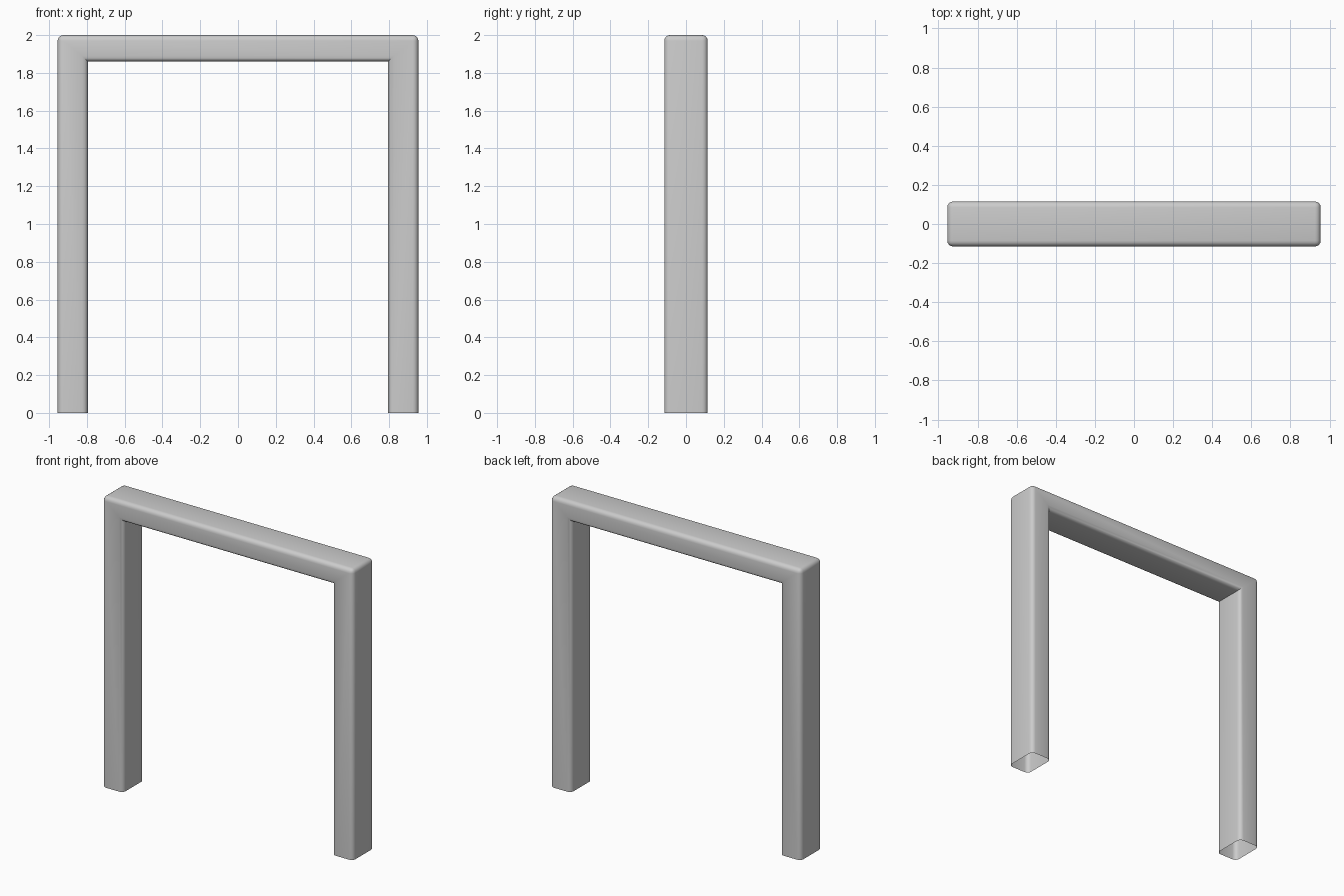
import bpy, bmesh

if "Cube" in bpy.data.objects:
    bpy.data.objects.remove(bpy.data.objects["Cube"])

W, IN, H, INZ, D = 0.955, 0.795, 2.0, 1.86, 0.115

# Arch outline, starting at the left foot and going clockwise
outline = [(-W, 0), (-W, H), (W, H), (W, 0), (IN, 0), (IN, INZ), (-IN, INZ), (-IN, 0)]

bm = bmesh.new()
front = [bm.verts.new((x, -D, z)) for x, z in outline]
back = [bm.verts.new((x, D, z)) for x, z in outline]
n = len(outline)
bm.faces.new(front)
bm.faces.new(back[::-1])
for i in range(n):
    j = (i + 1) % n
    # Feet stay open underneath
    if outline[i][1] == 0 and outline[j][1] == 0:
        continue
    bm.faces.new((front[i], back[i], back[j], front[j]))
bmesh.ops.recalc_face_normals(bm, faces=bm.faces)

# Outward normals check: the top must face up
top = max(bm.faces, key=lambda f: f.calc_center_median().z)
if top.normal.z < 0:
    bmesh.ops.reverse_faces(bm, faces=bm.faces)

# Round every outer edge, leaving open rims and inner corners alone
edges = [e for e in bm.edges if not e.is_boundary and e.is_convex]
bmesh.ops.bevel(bm, geom=edges, offset=0.03, offset_type='OFFSET', segments=4,
                profile=0.5, affect='EDGES', clamp_overlap=True)

mesh = bpy.data.meshes.new("door_frame")
bm.to_mesh(mesh)
bm.free()
frame = bpy.data.objects.new("door_frame", mesh)
bpy.context.collection.objects.link(frame)

# Smooth rounded edges with clean flat faces
bpy.context.view_layer.objects.active = frame
frame.select_set(True)
bpy.ops.object.shade_smooth_by_angle(angle=0.6)
